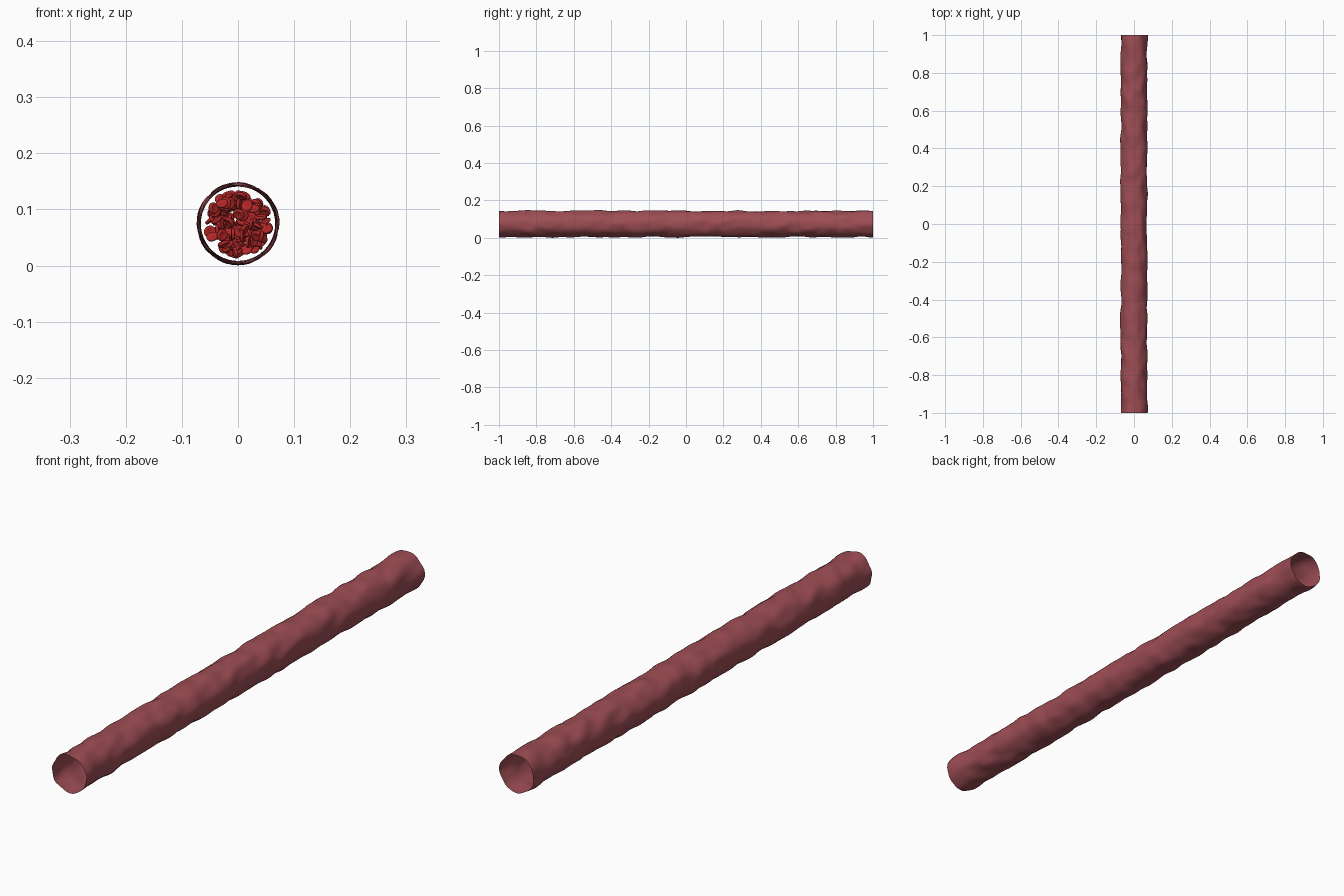
import bpy, bmesh, math, random
from mathutils import Vector, Matrix, Euler, noise

random.seed(4)
if "Cube" in bpy.data.objects:
    bpy.data.objects.remove(bpy.data.objects["Cube"], do_unlink=True)

RADIUS, CENTRE_Z = 0.0697, 0.0745


def material(name, colour):
    mat = bpy.data.materials.new(name)
    mat.use_nodes = True
    mat.diffuse_color = colour
    mat.node_tree.nodes["Principled BSDF"].inputs["Base Color"].default_value = colour
    return mat


def lathe(bm, rings, sides, closed_ends=False):
    """Join rings of vertices with quads."""
    for low, high in zip(rings, rings[1:]):
        for i in range(sides):
            j = (i + 1) % sides
            bm.faces.new((low[i], low[j], high[j], high[i]))
    if closed_ends:
        bm.faces.new(rings[0][::-1])
        bm.faces.new(rings[-1])


def finish(bm, name, mat):
    bmesh.ops.recalc_face_normals(bm, faces=bm.faces)
    for face in bm.faces:
        face.smooth = True
    mesh = bpy.data.meshes.new(name)
    bm.to_mesh(mesh)
    bm.free()
    mesh.materials.append(mat)
    obj = bpy.data.objects.new(name, mesh)
    bpy.context.collection.objects.link(obj)
    return obj


wall_red = material("muted vessel red", (0.34, 0.075, 0.09, 1))
cell_red = material("blood red", (0.45, 0.02, 0.02, 1))

# Open vessel wall with soft irregular bumps
bm = bmesh.new()
sides, steps = 48, 200
rings = []
for s in range(steps + 1):
    y = -1 + 2 * s / steps
    ring = []
    for i in range(sides):
        a = math.tau * i / sides
        bump = noise.noise(Vector((1.6 * math.cos(a), y * 14, 1.6 * math.sin(a))))
        r = RADIUS + max(-0.0035, min(0.0045, 0.007 * bump))
        ring.append(bm.verts.new((r * math.cos(a), y, CENTRE_Z + r * math.sin(a))))
    rings.append(ring)
lathe(bm, rings, sides)
finish(bm, "vessel_wall", wall_red)

# Blood cell: a disc dimpled on both sides
bm = bmesh.new()
half = [(0.002, 0.0012), (0.005, 0.0019), (0.008, 0.003), (0.0103, 0.0022)]
profile = half + [(0.011, 0)] + [(r, -z) for r, z in reversed(half)]
rings = [[bm.verts.new((r * math.cos(math.tau * i / 16), r * math.sin(math.tau * i / 16), z))
          for i in range(16)] for r, z in profile]
lathe(bm, rings, 16, closed_ends=True)
first = finish(bm, "blood_cell", cell_red)

# Scatter cells through the middle of the vessel
count = 170
for n in range(count):
    cell = first if n == 0 else first.copy()
    if n:
        bpy.context.collection.objects.link(cell)
    cell.name = f"blood_cell_{n + 1}"
    a = random.uniform(0, math.tau)
    r = 0.053 * math.sqrt(random.random())
    y = -0.8 + 1.6 * (n + random.random()) / count
    turn = Euler([random.uniform(0, math.tau) for _ in range(3)])
    place = Vector((r * math.cos(a), y, CENTRE_Z + r * math.sin(a)))
    cell.matrix_world = Matrix.Translation(place) @ turn.to_matrix().to_4x4()
